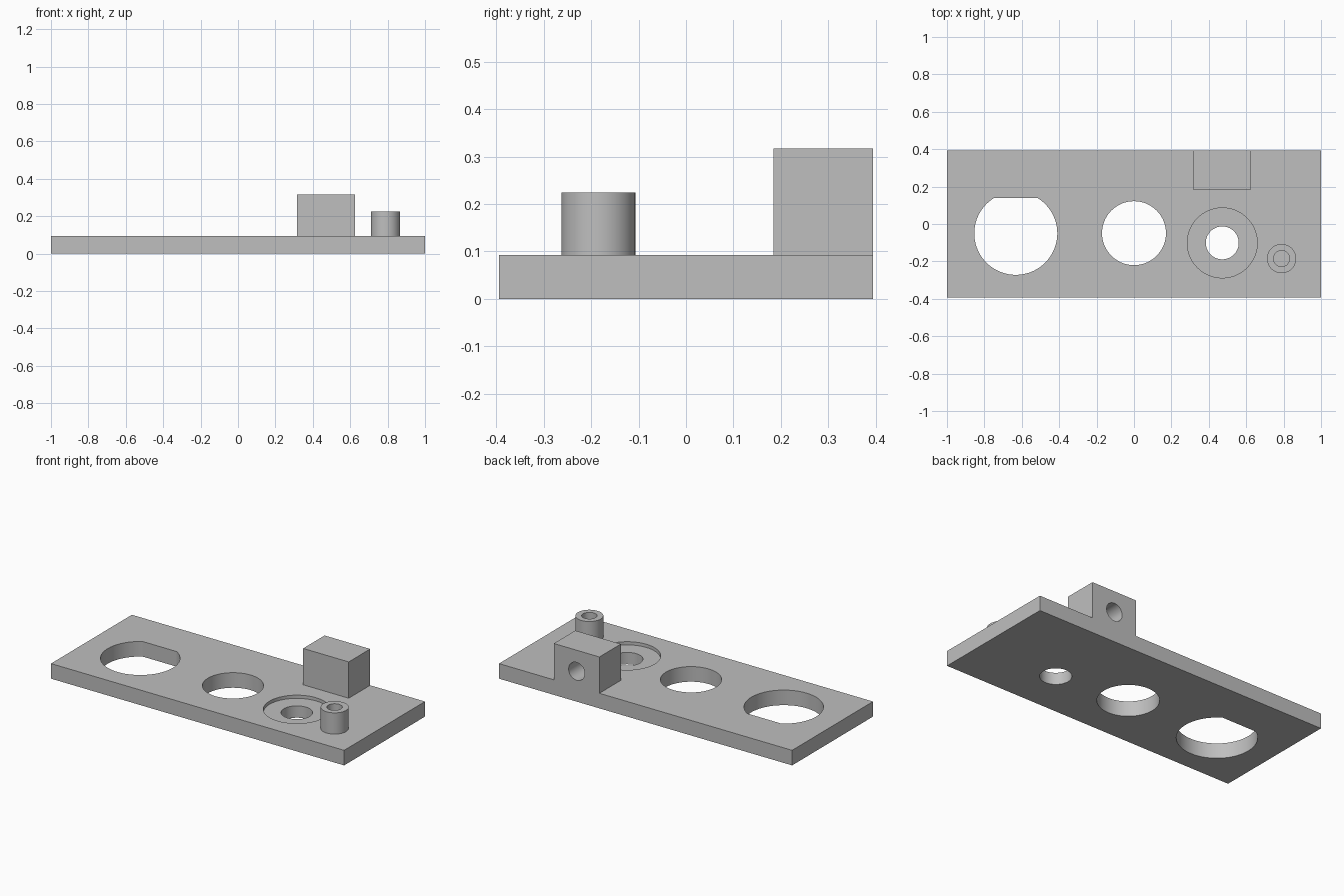
import bpy, math

cube = bpy.data.objects.get("Cube")
if cube:
    bpy.data.objects.remove(cube, do_unlink=True)

# Main dimensions
HALF_Y = 0.394
TOP = 0.093
BLOCK_TOP = 0.317
POST_TOP = 0.224
POST = (0.789, -0.185)
SEAT = (0.472, -0.101)
OVER = 0.05

grey = bpy.data.materials.new("plain_grey")
grey.use_nodes = True
colour = (0.52, 0.52, 0.52, 1)
grey.diffuse_color = colour
grey.node_tree.nodes["Principled BSDF"].inputs["Base Color"].default_value = colour


def box(name, x, y, z):
    """Box from three (low, high) ranges."""
    bpy.ops.mesh.primitive_cube_add(size=1, location=[sum(r) / 2 for r in (x, y, z)])
    ob = bpy.context.object
    ob.name = name
    ob.scale = [r[1] - r[0] for r in (x, y, z)]
    bpy.ops.object.transform_apply(location=True, rotation=True, scale=True)
    ob.data.materials.append(grey)
    return ob


def cylinder(name, centre, radius, z0, z1):
    """Upright cylinder between two heights."""
    bpy.ops.mesh.primitive_cylinder_add(
        vertices=72, radius=radius, depth=z1 - z0, location=(*centre, (z0 + z1) / 2))
    ob = bpy.context.object
    ob.name = name
    bpy.ops.object.transform_apply(location=True, rotation=True, scale=True)
    ob.data.materials.append(grey)
    return ob


def combine(target, tool, operation):
    """Apply a boolean and discard the tool object."""
    mod = target.modifiers.new(operation, "BOOLEAN")
    mod.operation = operation
    mod.solver = "EXACT"
    mod.object = tool
    bpy.context.view_layer.objects.active = target
    bpy.ops.object.modifier_apply(modifier=mod.name)
    bpy.data.objects.remove(tool, do_unlink=True)


plate = box("mounting_plate", (-1, 1), (-HALF_Y, HALF_Y), (0, TOP))

# Large round opening with one flat side
flat_hole = cylinder("flat_sided_hole", (-0.632, -0.05), 0.222, -OVER, TOP + OVER)
combine(flat_hole, box("flat_trim", (-1, 0), (0.139, 0.3), (-0.2, 0.3)), "DIFFERENCE")
combine(plate, flat_hole, "DIFFERENCE")

# Round middle opening, shallow seat and its through hole
combine(plate, cylinder("middle_hole", (0, -0.049), 0.171, -OVER, TOP + OVER), "DIFFERENCE")
combine(plate, cylinder("seat_recess", SEAT, 0.187, TOP - 0.02, TOP + OVER), "DIFFERENCE")
combine(plate, cylinder("seat_hole", SEAT, 0.088, -OVER, TOP + OVER), "DIFFERENCE")

# Rear block, sunk into the plate and flush with its back edge
combine(plate, box("rear_block", (0.315, 0.626), (0.185, HALF_Y), (TOP / 2, BLOCK_TOP)), "UNION")

# Blind bore in the back of the block
bore = cylinder("block_bore", (0, 0), 0.055, -0.157, OVER)
bore.rotation_euler.x = -math.pi / 2
bore.location = (0.47, HALF_Y, 0.187)
bpy.context.view_layer.update()
combine(plate, bore, "DIFFERENCE")

# Hollow post
combine(plate, cylinder("post", POST, 0.078, TOP / 2, POST_TOP), "UNION")
combine(plate, cylinder("post_bore", POST, 0.043, TOP + 0.005, POST_TOP + OVER), "DIFFERENCE")

# Smooth the round walls and keep the edges crisp
bpy.ops.object.select_all(action="DESELECT")
plate.select_set(True)
bpy.context.view_layer.objects.active = plate
bpy.ops.object.shade_smooth_by_angle(angle=math.radians(30))
